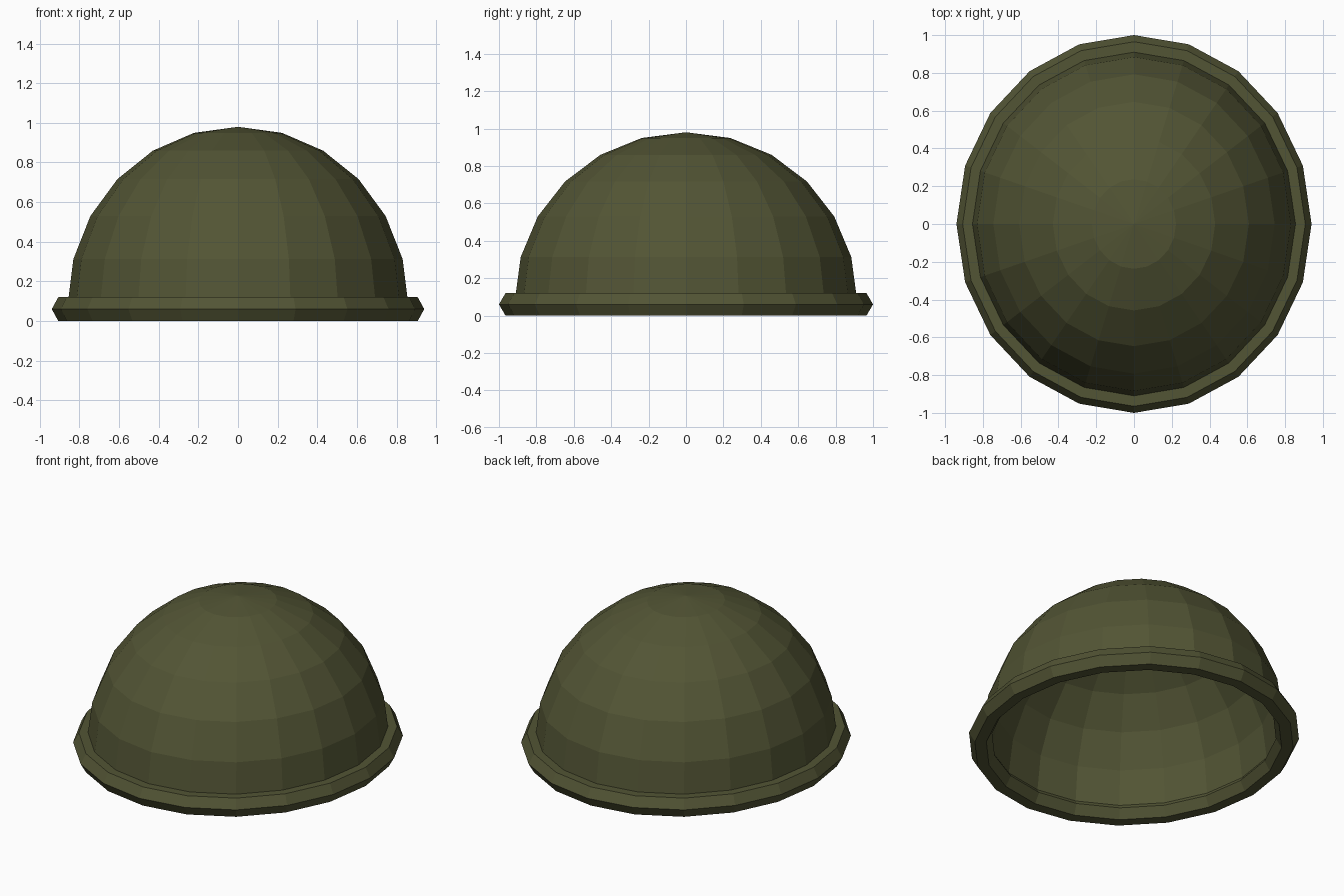
import bpy, bmesh, math

if "Cube" in bpy.data.objects:
    bpy.data.objects.remove(bpy.data.objects["Cube"])

SEGMENTS = 20
SQUASH = 0.94          # width relative to length

olive = bpy.data.materials.new("olive green")
olive.diffuse_color = (0.085, 0.09, 0.035, 1)
olive.use_nodes = True
olive.node_tree.nodes["Principled BSDF"].inputs["Base Color"].default_value = olive.diffuse_color


def lathe(name, profile, closed):
    """Revolve (radius, z) points into an oval, flat-shaded part."""
    bm = bmesh.new()
    rings = []
    for r, z in profile:
        if r < 1e-4:
            rings.append([bm.verts.new((0, 0, z))] * SEGMENTS)
            continue
        ring = []
        for i in range(SEGMENTS):
            a = 2 * math.pi * i / SEGMENTS
            ring.append(bm.verts.new((SQUASH * r * math.cos(a), r * math.sin(a), z)))
        rings.append(ring)
    pairs = list(zip(rings, rings[1:]))
    if closed:
        pairs.append((rings[-1], rings[0]))
    for a, b in pairs:
        for i in range(SEGMENTS):
            j = (i + 1) % SEGMENTS
            corners = list(dict.fromkeys((a[i], a[j], b[j], b[i])))
            bm.faces.new(corners)
    bmesh.ops.recalc_face_normals(bm, faces=bm.faces)
    mesh = bpy.data.meshes.new(name)
    bm.to_mesh(mesh)
    bm.free()
    mesh.materials.append(olive)
    obj = bpy.data.objects.new(name, mesh)
    bpy.context.collection.objects.link(obj)
    return obj


# Hollow helmet shell: outer dome down to the brim, then the inner dome back up
steps = [math.radians(15 * k) for k in range(7)]
outer = [(0.915 * math.sin(t), 0.08 + 0.90 * math.cos(t)) for t in steps]
inner = [(0.875 * math.sin(t), 0.08 + 0.86 * math.cos(t)) for t in reversed(steps)]
lathe("helmet_shell", outer + inner, False)

# Hexagonal rolled rim around the opening
rim = [(0.93 + 0.07 * math.cos(math.radians(60 * k)),
        0.06 + 0.0693 * math.sin(math.radians(60 * k))) for k in range(6)]
lathe("rolled_rim", rim, True)
